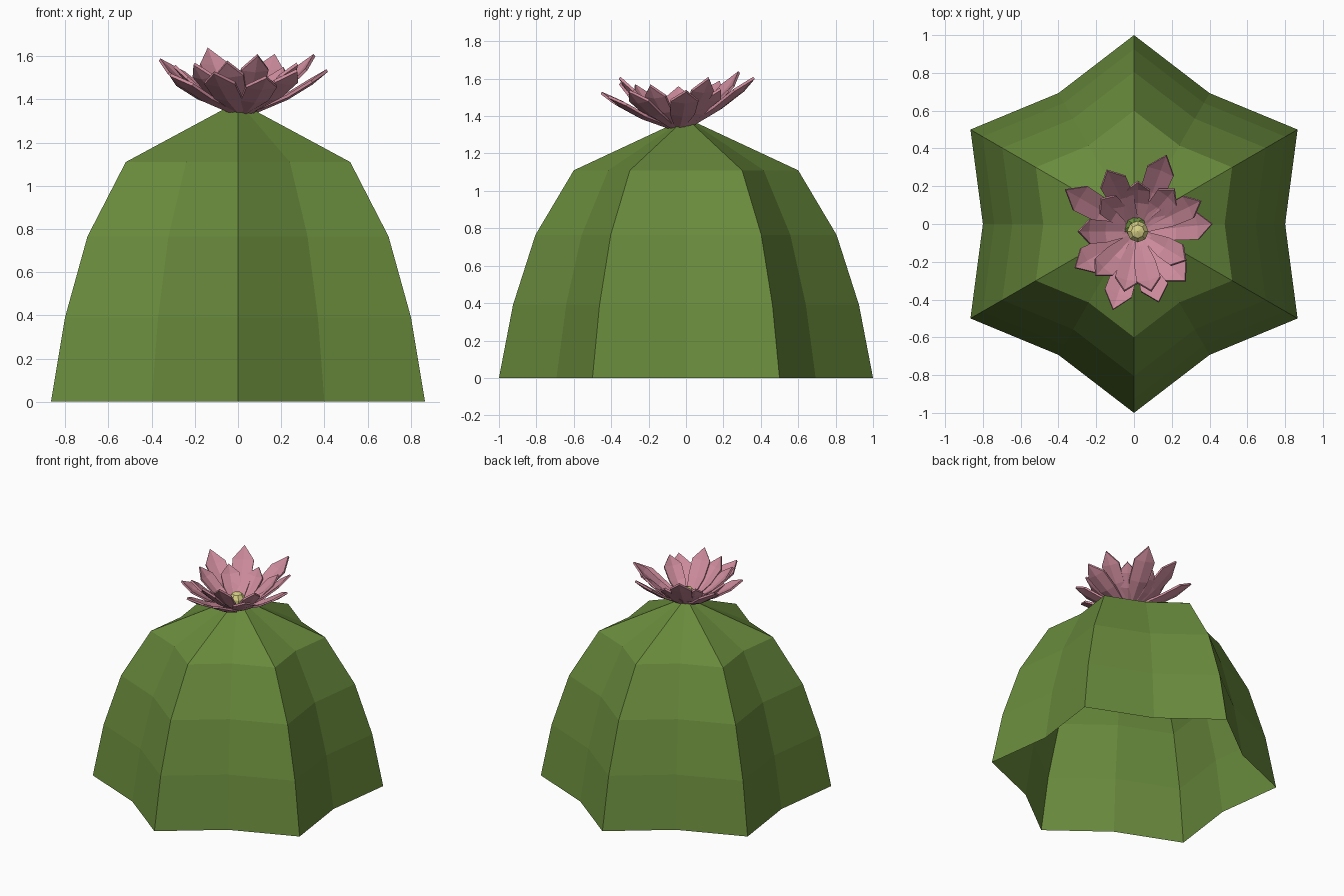
import bpy, bmesh, math
from mathutils import Vector

if "Cube" in bpy.data.objects:
    bpy.data.objects.remove(bpy.data.objects["Cube"])


def material(name, rgb):
    m = bpy.data.materials.new(name)
    m.diffuse_color = (*rgb, 1)
    m.use_nodes = True
    m.node_tree.nodes["Principled BSDF"].inputs["Base Color"].default_value = m.diffuse_color
    return m


def finish(name, bm, mat):
    bmesh.ops.recalc_face_normals(bm, faces=bm.faces)
    me = bpy.data.meshes.new(name)
    bm.to_mesh(me)
    bm.free()
    me.materials.append(mat)
    ob = bpy.data.objects.new(name, me)
    bpy.context.collection.objects.link(ob)
    return ob


green = material("cactus green", (0.14, 0.255, 0.045))
pink = material("petal pink", (0.60, 0.255, 0.33))
yellow = material("pollen yellow", (0.66, 0.61, 0.23))

# Ribbed body: six-pointed star rings, open underneath, closed by an apex
bm = bmesh.new()
rings = []
for z, s in ((0, 1), (0.39, 0.925), (0.765, 0.805), (1.11, 0.6)):
    ring = []
    for i in range(12):
        a = math.radians(30 * i)
        r = s * (1.0 if i % 2 else 0.8)
        ring.append(bm.verts.new((r * math.cos(a), r * math.sin(a), z)))
    rings.append(ring)
apex = bm.verts.new((0, 0, 1.39))
for i in range(12):
    j = (i + 1) % 12
    for lo, hi in zip(rings, rings[1:]):
        bm.faces.new((lo[i], lo[j], hi[j], hi[i]))
    bm.faces.new((rings[-1][i], rings[-1][j], apex))
finish("cactus_body", bm, green)

# Flower petals: creased, pointed slabs running from the flower base to each tip
CENTRE = Vector((0.02, -0.04, 1.345))
THICK = 0.014


def petal(bm, tip, width):
    tip = Vector(tip)
    out = Vector((tip.x - CENTRE.x, tip.y - CENTRE.y, 0)).normalized()
    base = CENTRE + out * 0.05
    along = tip - base
    side = Vector((-out.y, out.x, 0))
    up = along.cross(side).normalized()
    if up.z < 0:
        up = -up
    # stations: fraction of length, half width, sag below the straight line
    stations = ((0, 0.35, 0.0), (0.42, 0.85, 0.02), (0.76, 0.95, 0.016))
    layers = []
    for lift in (0, -THICK):
        rows = []
        for t, w, sag in stations:
            mid = base + along * t + up * (lift - sag)
            rows.append([bm.verts.new(mid + side * (k * w * width) + up * (0.012 * abs(k)))
                         for k in (-1, 0, 1)])
        end = bm.verts.new(tip + up * lift)
        for a, b in zip(rows, rows[1:]):
            for k in (0, 1):
                bm.faces.new((a[k], a[k + 1], b[k + 1], b[k]))
        for k in (0, 1):
            bm.faces.new((rows[-1][k], rows[-1][k + 1], end))
        layers.append([r[0] for r in rows] + [end] + [r[2] for r in reversed(rows)] + [rows[0][1]])
    top, bot = layers
    for i in range(len(top)):
        j = (i + 1) % len(top)
        bm.faces.new((top[i], top[j], bot[j], bot[i]))


outer = ((0.41, 0.0, 1.54), (0.17, 0.36, 1.61), (-0.14, 0.28, 1.64), (-0.36, 0.18, 1.59),
         (-0.31, -0.23, 1.52), (-0.11, -0.45, 1.53), (0.13, -0.41, 1.51), (0.27, -0.30, 1.54))
inner = ((0.35, 0.12, 1.61), (-0.29, -0.04, 1.56), (-0.20, -0.27, 1.57), (-0.05, -0.35, 1.58),
         (0.09, -0.35, 1.61), (0.27, -0.19, 1.57), (0.02, 0.22, 1.54), (-0.17, 0.13, 1.55),
         (0.21, 0.18, 1.55))
for name, tips, width in (("outer_petals", outer, 0.078), ("inner_petals", inner, 0.068)):
    bm = bmesh.new()
    for tip in tips:
        petal(bm, tip, width)
    finish(name, bm, pink)

# Flower heart
bm = bmesh.new()
bmesh.ops.create_uvsphere(bm, u_segments=8, v_segments=5, radius=0.06)
bmesh.ops.translate(bm, verts=bm.verts, vec=(0.02, -0.04, 1.39))
finish("flower_heart", bm, yellow)
